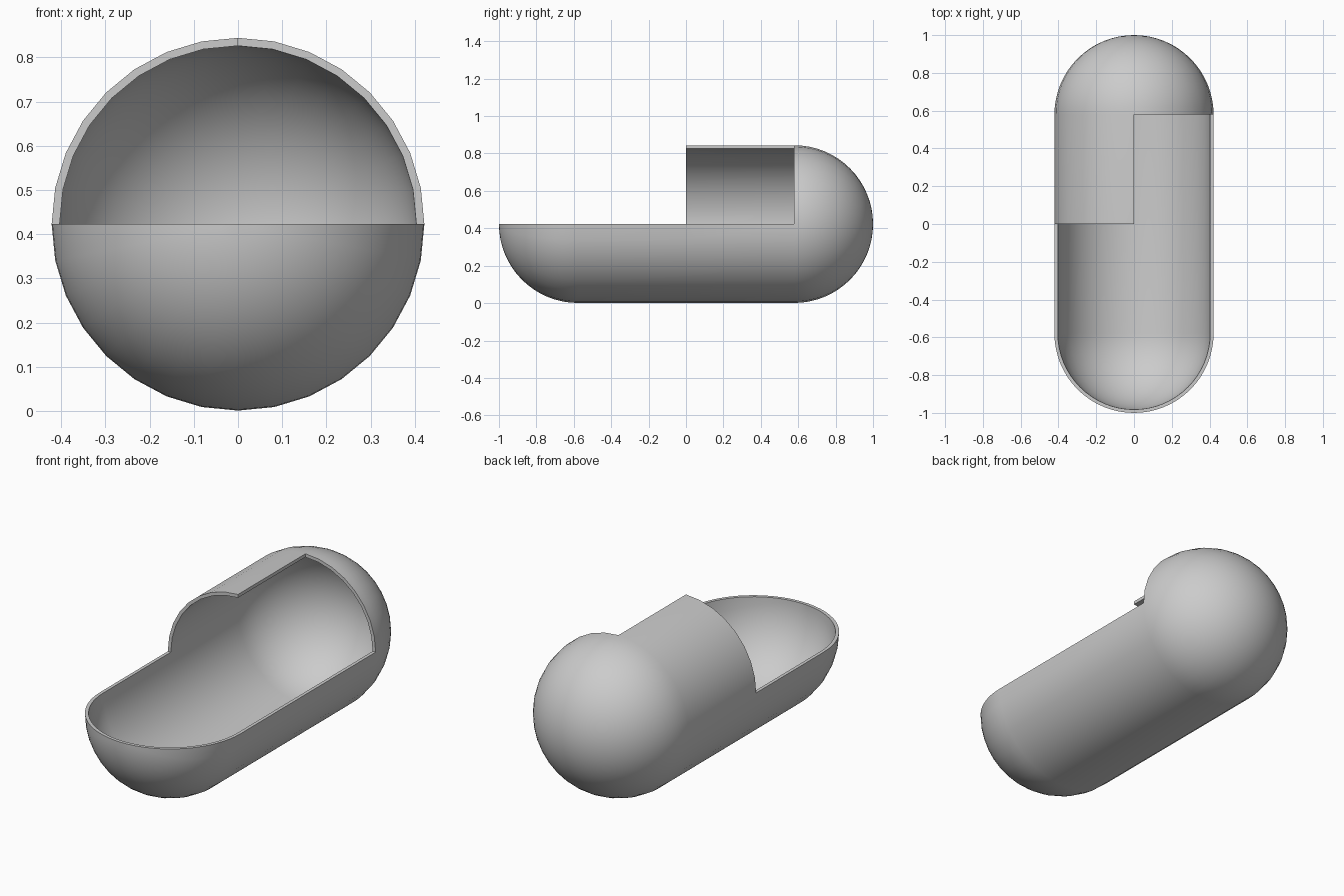
import bpy, bmesh, math

if "Cube" in bpy.data.objects:
    bpy.data.objects.remove(bpy.data.objects["Cube"])

R, T, ZC, CAP = 0.4215, 0.018, 0.4225, 0.5785   # radius, wall, axis height, cap centre
SIDES, RINGS = 32, 16

# rings along the axis: (cap centre y, angle); front cap, mid cut at y=0, back cap
rings = [(-CAP, -math.pi / 2 + i * math.pi / 2 / RINGS) for i in range(RINGS + 1)]
rings.append((0.0, 0.0))
rings += [(CAP, i * math.pi / 2 / RINGS) for i in range(RINGS + 1)]


def point(i, j, r):
    c, a = rings[i]
    t = 2 * math.pi * j / SIDES
    return (r * math.cos(a) * math.cos(t), c + r * math.sin(a), ZC + r * math.cos(a) * math.sin(t))


def kept(i, j):
    # lower half stays whole; upper left starts at mid, upper right at the back cap
    if j >= SIDES // 2:
        return True
    return i >= (RINGS + 2 if j < SIDES // 4 else RINGS + 1)


# outer and inner skins
bm = bmesh.new()
skins = []
for r in (R, R - T):
    skins.append([[bm.verts.new(point(i, j, r)) for j in range(SIDES)] for i in range(len(rings))])
for s, g in enumerate(skins):
    for i in range(len(rings) - 1):
        for j in range(SIDES):
            if kept(i, j):
                k = (j + 1) % SIDES
                q = [g[i][j], g[i][k], g[i + 1][k], g[i + 1][j]]
                bm.faces.new(q[::-1] if s else q)

# rim joining the two skins along the open edge
outer, inner = skins
twin = {outer[i][j]: inner[i][j] for i in range(len(rings)) for j in range(SIDES)}
for e in [e for e in bm.edges if e.is_boundary and e.verts[0] in twin]:
    a, b = e.verts
    if (a.co - b.co).length > 1e-5:
        bm.faces.new((a, b, twin[b], twin[a]))
bmesh.ops.remove_doubles(bm, verts=bm.verts, dist=1e-5)
bmesh.ops.delete(bm, geom=[v for v in bm.verts if not v.link_faces], context='VERTS')
bmesh.ops.recalc_face_normals(bm, faces=bm.faces)

mesh = bpy.data.meshes.new("capsule_shell")
bm.to_mesh(mesh)
bm.free()
shell = bpy.data.objects.new("capsule_shell", mesh)
bpy.context.collection.objects.link(shell)

# plain grey shell, smooth with crisp rim
grey = bpy.data.materials.new("light grey")
grey.diffuse_color = (0.6, 0.6, 0.6, 1)
grey.use_nodes = True
grey.node_tree.nodes["Principled BSDF"].inputs["Base Color"].default_value = grey.diffuse_color
mesh.materials.append(grey)
bpy.context.view_layer.objects.active = shell
shell.select_set(True)
bpy.ops.object.shade_smooth_by_angle(angle=math.radians(30))
